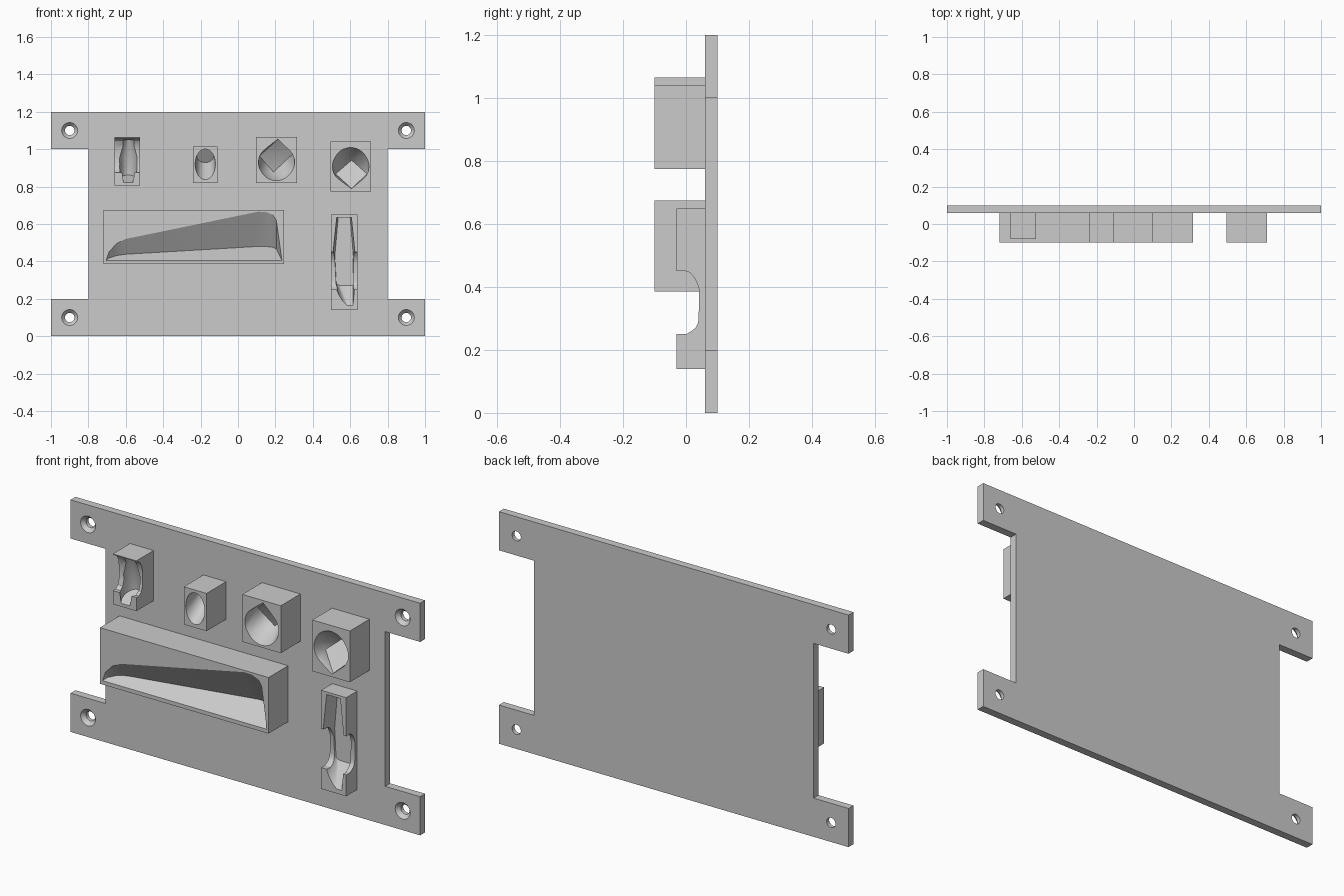
import bpy, bmesh, math
from mathutils import Vector

cube = bpy.data.objects.get("Cube")
if cube:
    bpy.data.objects.remove(cube)

grey = bpy.data.materials.new("plain_grey")
grey.use_nodes = True
grey.diffuse_color = (0.6, 0.6, 0.6, 1)
grey.node_tree.nodes["Principled BSDF"].inputs["Base Color"].default_value = (0.6, 0.6, 0.6, 1)


def make(name, bm):
    bmesh.ops.recalc_face_normals(bm, faces=bm.faces)
    mesh = bpy.data.meshes.new(name)
    bm.to_mesh(mesh)
    bm.free()
    mesh.materials.append(grey)
    obj = bpy.data.objects.new(name, mesh)
    bpy.context.collection.objects.link(obj)
    return obj


def prism(name, points, offset):
    """Extrude a closed outline of 3D points."""
    bm = bmesh.new()
    face = bm.faces.new([bm.verts.new(p) for p in points])
    new = bmesh.ops.extrude_face_region(bm, geom=[face])["geom"]
    bmesh.ops.translate(bm, vec=offset, verts=[g for g in new if isinstance(g, bmesh.types.BMVert)])
    return make(name, bm)


def front_block(name, x0, x1, z0, z1, y0):
    return prism(name, [(x0, y0, z0), (x1, y0, z0), (x1, y0, z1), (x0, y0, z1)], (0, BACK - y0, 0))


def side_block(name, x0, x1, profile):
    return prism(name, [(x0, y, z) for y, z in profile], (x1 - x0, 0, 0))


def ring(x, y, z, rx, dy, dz, n=48):
    """Ellipse with one axis along x and the other along (dy, dz)."""
    turns = [math.tau * i / n for i in range(n)]
    return [(x + rx * math.cos(a), y + dy * math.sin(a), z + dz * math.sin(a)) for a in turns]


def carve(target, points):
    """Cut the convex hull of the points out of the target."""
    bm = bmesh.new()
    for p in points:
        bm.verts.new(p)
    hull = bmesh.ops.convex_hull(bm, input=bm.verts)
    loose = {v for v in hull["geom_interior"] + hull["geom_unused"] if isinstance(v, bmesh.types.BMVert)}
    bmesh.ops.delete(bm, geom=list(loose), context="VERTS")
    cutter = make("cutter", bm)
    cutter.hide_render = True
    mod = target.modifiers.new("pocket", "BOOLEAN")
    mod.operation, mod.solver, mod.object = "DIFFERENCE", "EXACT", cutter
    bpy.context.view_layer.update()
    result = bpy.data.meshes.new_from_object(target.evaluated_get(bpy.context.evaluated_depsgraph_get()))
    target.modifiers.clear()
    target.data = result
    bpy.data.objects.remove(cutter)


BACK = 0.065
FRONT = -0.1

# Backing plate with four ears and countersunk screw holes
right = [(1, 0), (1, 0.2), (0.8, 0.2), (0.8, 1), (1, 1), (1, 1.2)]
outline = right + [(-x, z) for x, z in reversed(right)]
plate = prism("backing_plate", [(x, 0.06, z) for x, z in outline], (0, 0.04, 0))
for x in (-0.9, 0.9):
    for z in (0.1, 1.1):
        carve(plate, ring(x, 0.05, z, 0.025, 0, 0.025) + ring(x, 0.11, z, 0.025, 0, 0.025))
        carve(plate, ring(x, 0.055, z, 0.047, 0, 0.047) + ring(x, 0.08, z, 0.025, 0, 0.025))

# Barrel holder with finger notch
barrel = side_block("barrel_holder", -0.66, -0.525, [
    (BACK, 0.805), (-0.08, 0.805), (-0.08, 0.875), (-0.06, 0.875), (-0.04, 0.89), (-0.03, 0.92),
    (-0.03, 0.98), (-0.035, 1.02), (-0.05, 1.045), (-0.08, 1.06), (-0.08, 1.065), (BACK, 1.065)])
carve(barrel, ring(-0.587, -0.035, 0.84, 0.042, 0.055, 0.022)
      + ring(-0.586, -0.05, 0.95, 0.05, 0.06, 0.01)
      + ring(-0.585, -0.09, 1.045, 0.036, 0.06, 0.01))

# Small holder with slanted round socket
small = front_block("small_holder", -0.24, -0.11, 0.82, 1.015, FRONT)
carve(small, ring(-0.175, -0.11, 0.915, 0.055, 0, 0.085)
      + ring(-0.175, 0, 0.965, 0.045, -0.026, 0.037))

# Two holders whose sockets blend from round to a slanted square
upper = front_block("downturned_square_holder", 0.095, 0.315, 0.82, 1.065, FRONT)
carve(upper, ring(0.206, -0.11, 0.925, 0.097, 0, 0.097)
      + [(0.213, -0.11, 1.053), (0.213, -0.06, 1.053), (0.297, 0, 0.979),
         (0.19, 0.03, 0.877), (0.115, 0, 0.963)])
lower = front_block("upturned_square_holder", 0.495, 0.71, 0.775, 1.04, FRONT)
carve(lower, ring(0.602, -0.11, 0.914, 0.1, 0, 0.1)
      + [(0.607, -0.11, 0.79), (0.607, -0.09, 0.79), (0.69, -0.03, 0.868),
         (0.607, 0.03, 0.941), (0.522, -0.03, 0.868)])

# Long holder: tapered outline sunk at a slant onto a rising floor
long_block = front_block("long_holder", -0.72, 0.245, 0.385, 0.675, FRONT)
wedge = [(-0.705, 0.405), (-0.69, 0.45), (-0.65, 0.495), (-0.6, 0.52), (0.07, 0.658), (0.11, 0.666),
         (0.15, 0.664), (0.185, 0.65), (0.205, 0.62), (0.235, 0.405)]
rise, lead = 0.636, 0.02
points = []
for x, z in wedge:
    depth = (z - 0.405) / (rise + 1 / rise)
    points.append((x, FRONT + depth, 0.405 + rise * depth))
    points.append((x, FRONT - lead, z + lead / rise if z > 0.405 else z - rise * lead))
carve(long_block, points)

# Narrow upright holder with finger notch
narrow = side_block("narrow_holder", 0.497, 0.64, [
    (BACK, 0.14), (-0.03, 0.14), (-0.03, 0.25), (0, 0.25), (0.015, 0.258), (0.03, 0.27), (0.038, 0.285),
    (0.04, 0.3), (0.042, 0.39), (0.036, 0.41), (0.025, 0.432), (0.012, 0.446), (0, 0.45),
    (-0.03, 0.45), (-0.03, 0.65), (BACK, 0.65)])
slot = [(0.527, 0.636), (0.607, 0.636), (0.628, 0.43), (0.625, 0.27), (0.615, 0.15), (0.59, 0.15),
        (0.565, 0.175), (0.54, 0.215), (0.515, 0.28), (0.505, 0.43)]
carve(narrow, [(x, -0.04, z) for x, z in slot]
      + [(0.57 + (x - 0.57) * 0.8, 0.05, max(z, 0.27)) for x, z in slot])

# Smooth the curved walls while keeping hard edges
parts = [plate, barrel, small, upper, lower, long_block, narrow]
for obj in bpy.context.view_layer.objects:
    obj.select_set(obj in parts)
bpy.context.view_layer.objects.active = plate
bpy.ops.object.shade_smooth_by_angle(angle=math.radians(25))
